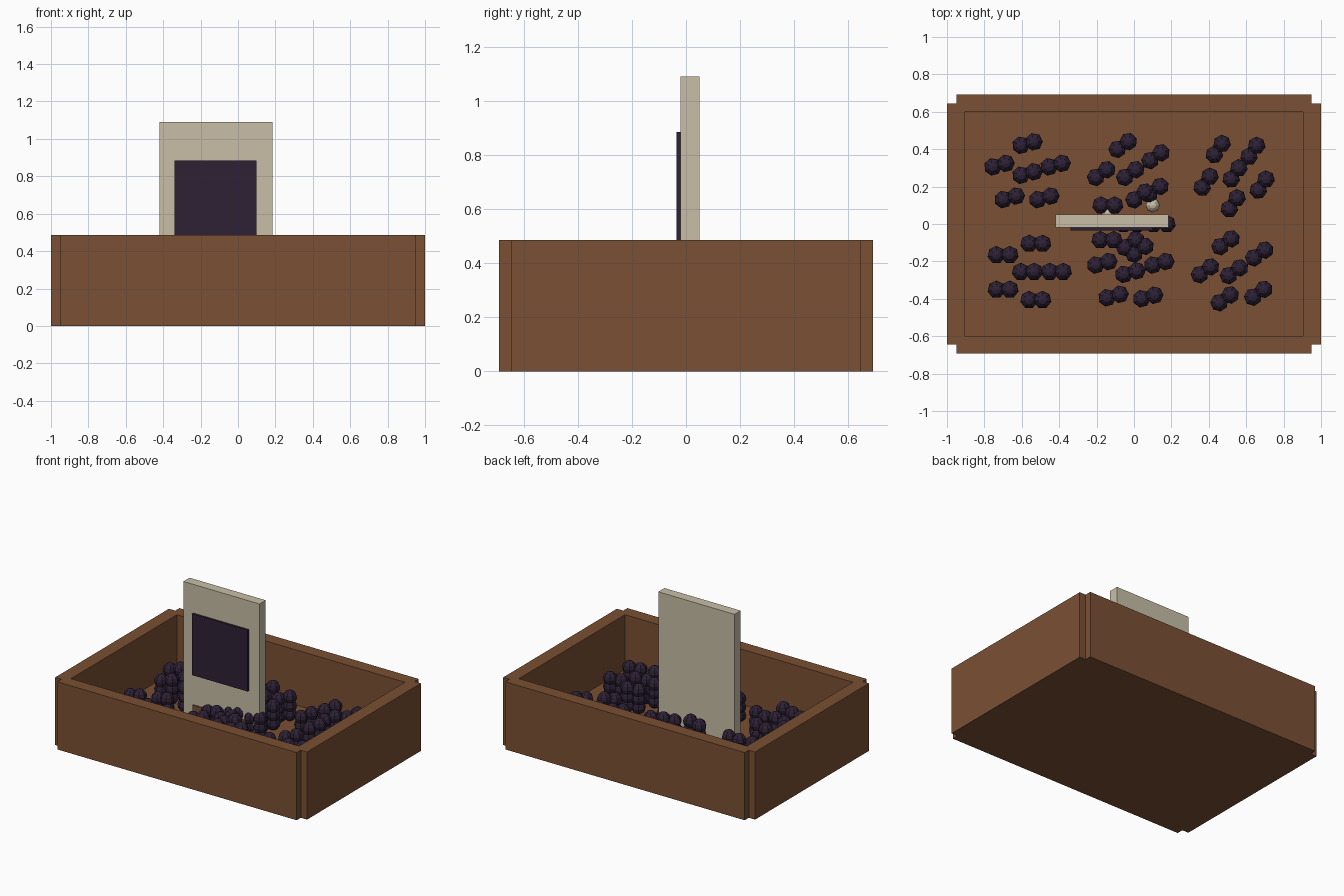
import bpy, bmesh, math
from mathutils import Matrix, Vector

if "Cube" in bpy.data.objects:
    bpy.data.objects.remove(bpy.data.objects["Cube"])


def material(name, rgb):
    m = bpy.data.materials.new(name)
    m.diffuse_color = (*rgb, 1)
    m.use_nodes = True
    m.node_tree.nodes["Principled BSDF"].inputs["Base Color"].default_value = m.diffuse_color
    return m


WOOD = material("brown wood", (0.195, 0.080, 0.033))
CREAM = material("cream", (0.578, 0.521, 0.386))
DARK = material("dark purple", (0.026, 0.015, 0.036))


def finish(name, bm, mat):
    me = bpy.data.meshes.new(name)
    bm.to_mesh(me)
    bm.free()
    me.materials.append(mat)
    ob = bpy.data.objects.new(name, me)
    bpy.context.collection.objects.link(ob)
    return ob


def box(name, x, y, z, mat):
    """Box from (min, max) ranges on each axis."""
    bm = bmesh.new()
    size = [r[1] - r[0] for r in (x, y, z)]
    mid = Vector([(r[0] + r[1]) / 2 for r in (x, y, z)])
    bmesh.ops.create_cube(bm, size=1, matrix=Matrix.Translation(mid) @ Matrix.Diagonal((*size, 1)))
    return finish(name, bm, mat)


# Crate: floor and four walls with notched corners
H, FLOOR = 0.485, 0.09
box("crate_floor", (-0.905, 0.905), (-0.6, 0.6), (0, FLOOR), WOOD)
box("front_wall", (-0.95, 0.95), (-0.692, -0.6), (0, H), WOOD)
box("back_wall", (-0.95, 0.95), (0.6, 0.692), (0, H), WOOD)
box("left_wall", (-1, -0.905), (-0.645, 0.645), (0, H), WOOD)
box("right_wall", (0.905, 1), (-0.645, 0.645), (0, H), WOOD)

# Upright sign with a dark panel and a brown plate below it
box("sign_board", (-0.42, 0.185), (-0.02, 0.05), (0.002, 1.09), CREAM)
box("sign_panel", (-0.34, 0.10), (-0.035, -0.02), (0.445, 0.885), DARK)
box("sign_lower_plate", (-0.34, 0.10), (-0.028, -0.02), (0.10, 0.228), WOOD)

# Grape bunches: position lists grouped by the angle of each bunch
BUNCHES = {
    15: [(-.57, .43), (-.72, .315), (-.42, .315), (-.57, .27), (-.665, .14), (-.48, .14),
         (-.17, -.21), (-.02, -.26), (.135, -.21), (-.11, -.385), (.075, -.39)],
    0: [(-.7, -.165), (-.525, -.105), (-.57, -.255), (-.415, -.255), (-.7, -.35),
        (-.525, -.405), (-.14, .1), (-.145, -.085), (-.02, 0), (.14, 0)],
    35: [(-.06, .42), (.115, .36), (-.175, .27), (-.02, .27), (.11, .18), (.03, .15),
         (-.02, -.105), (.03, -.14), (.49, -.1), (.67, -.16), (.38, -.25),
         (.535, -.255), (.485, -.4), (.665, -.37)],
    55: [(.45, .4), (.635, .39), (.385, .225), (.54, .27), (.685, .21), (.53, .11)],
}
R = 0.048
bm = bmesh.new()
for deg, spots in BUNCHES.items():
    a = math.radians(deg)
    for x, y in spots:
        for layer in range(3):
            for side in (-1, 1):
                pos = (x + side * 0.036 * math.cos(a), y + side * 0.036 * math.sin(a),
                       FLOOR + 0.042 + layer * 0.06 + side * 0.008)
                mtx = Matrix.Translation(pos) @ Matrix.Rotation(a, 4, 'Z')
                bmesh.ops.create_uvsphere(bm, u_segments=7, v_segments=6, radius=R, matrix=mtx)
finish("grape_bunches", bm, DARK)

# Small pale beads beside the sign
bm = bmesh.new()
for x, y in ((0.10, 0.10), (-0.14, 0.06)):
    bmesh.ops.create_uvsphere(bm, u_segments=8, v_segments=6, radius=0.038,
                              matrix=Matrix.Translation((x, y, 0.23)))
finish("pale_beads", bm, CREAM)
